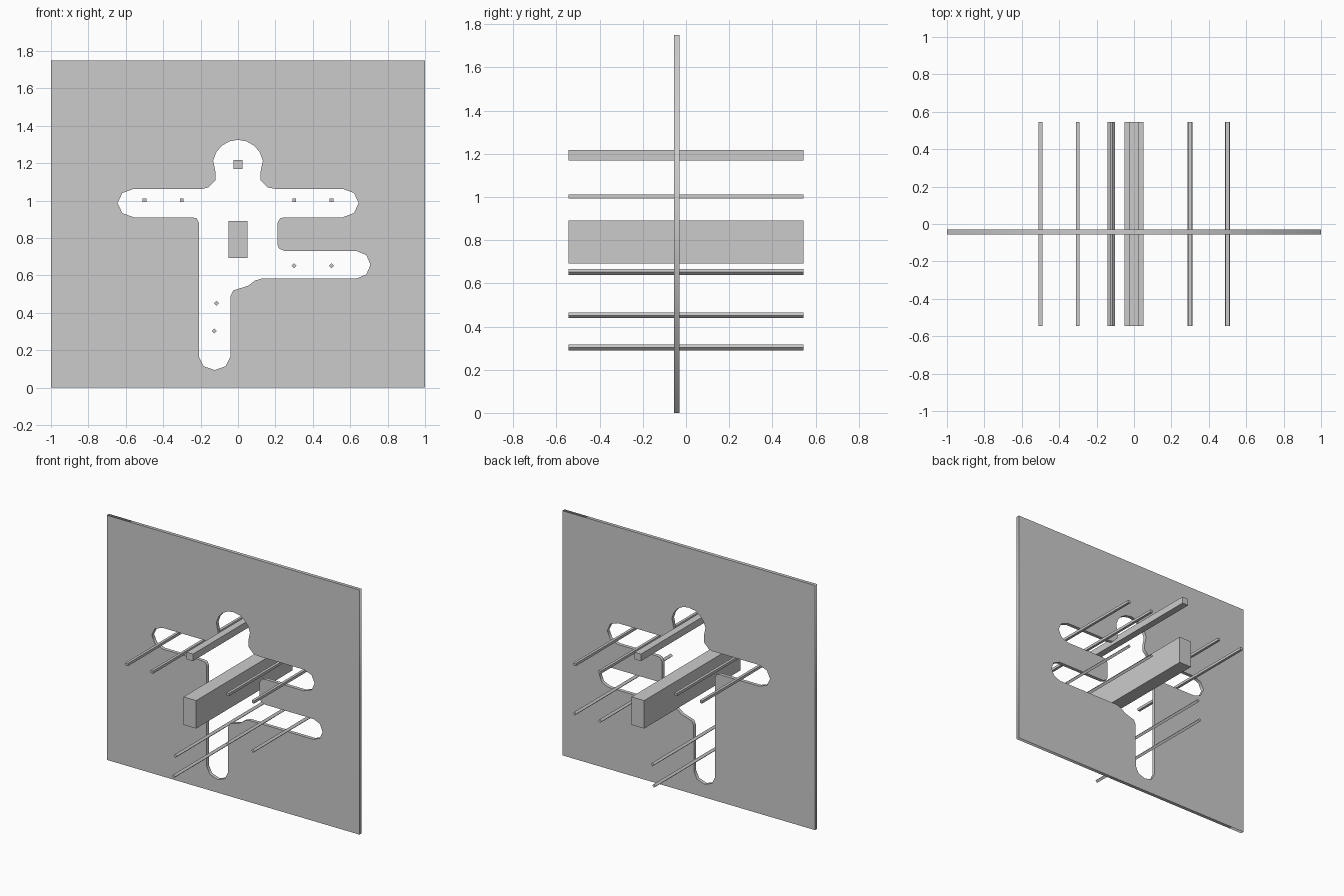
import bpy
from math import sin, cos, radians

cube = bpy.data.objects.get("Cube")
if cube:
    bpy.data.objects.remove(cube, do_unlink=True)

grey = bpy.data.materials.new("light_grey")
grey.use_nodes = True
grey.diffuse_color = (0.6, 0.6, 0.6, 1)
grey.node_tree.nodes["Principled BSDF"].inputs["Base Color"].default_value = (0.6, 0.6, 0.6, 1)

PLATE_Y = -0.0425
PLATE_THICKNESS = 0.025
ROD_LENGTH = 1.09


def arc(x, z, rx, rz, start, end, steps):
    """Faceted arc running from the start angle to the end angle."""
    angles = [radians(start + (end - start) * i / steps) for i in range(steps + 1)]
    return [(x + rx * cos(a), z + rz * sin(a)) for a in angles]


def add_loop(curve, points):
    spline = curve.splines.new('POLY')
    spline.points.add(len(points) - 1)
    for point, (x, z) in zip(spline.points, points):
        point.co = (x, z, 0, 1)
    spline.use_cyclic_u = True


def add_rod(name, x, z, width, height, turn=0):
    """Square bar running front to back through the opening."""
    bpy.ops.mesh.primitive_cube_add(size=1, location=(x, 0, z))
    rod = bpy.context.object
    rod.name = name
    rod.scale = (width, ROD_LENGTH, height)
    rod.rotation_euler.y = radians(turn)
    rod.data.materials.append(grey)


# Figure-shaped opening, clockwise from the head
opening = arc(0, 1.19, 0.135, 0.135, 170, 10, 8)
opening += [(0.12, 1.15), (0.12, 1.11), (0.16, 1.07), (0.20, 1.063)]
opening += arc(0.56, 0.987, 0.085, 0.076, 90, -90, 4)       # left arm
opening += [(0.25, 0.911), (0.225, 0.905), (0.21, 0.88)]
opening += [(0.21, 0.765), (0.22, 0.743), (0.25, 0.73)]
opening += arc(0.635, 0.657, 0.073, 0.073, 90, -90, 4)      # raised left leg
opening += [(0.13, 0.584), (0.09, 0.572), (0.055, 0.545)]
opening += [(-0.025, 0.52), (-0.04, 0.49)]
opening += arc(-0.125, 0.165, 0.084, 0.071, 0, -180, 4)     # standing right leg
opening += [(-0.209, 0.88), (-0.22, 0.905), (-0.245, 0.911)]
opening += arc(-0.557, 0.987, 0.087, 0.076, 270, 90, 4)     # right arm
opening += [(-0.19, 1.063), (-0.16, 1.07), (-0.12, 1.11), (-0.12, 1.15)]

# Wall panel with the opening cut through it
curve = bpy.data.curves.new("wall_panel", 'CURVE')
curve.dimensions = '2D'
curve.fill_mode = 'BOTH'
curve.extrude = PLATE_THICKNESS / 2
add_loop(curve, [(-1, 0), (1, 0), (1, 1.75), (-1, 1.75)])
add_loop(curve, opening)
panel = bpy.data.objects.new("wall_panel", curve)
bpy.context.collection.objects.link(panel)
panel.location.y = PLATE_Y
panel.rotation_euler.x = radians(90)
curve.materials.append(grey)
bpy.ops.object.select_all(action='DESELECT')
panel.select_set(True)
bpy.context.view_layer.objects.active = panel
bpy.ops.object.convert(target='MESH')

# Head and body bars
add_rod("head_bar", 0, 1.193, 0.05, 0.05)
add_rod("body_bar", 0, 0.792, 0.1, 0.2)

# Thin rods through the arms
for side, sign in (("left", 1), ("right", -1)):
    add_rod(side + "_upper_arm_rod", sign * 0.3, 1.003, 0.019, 0.019)
    add_rod(side + "_forearm_rod", sign * 0.5, 1.003, 0.019, 0.019)

# Thin rods through the legs, turned on edge
for name, x, z in (("left_thigh_rod", 0.3, 0.652), ("left_shin_rod", 0.5, 0.652),
                   ("right_thigh_rod", -0.115, 0.452), ("right_shin_rod", -0.128, 0.303)):
    add_rod(name, x, z, 0.019, 0.019, 45)
